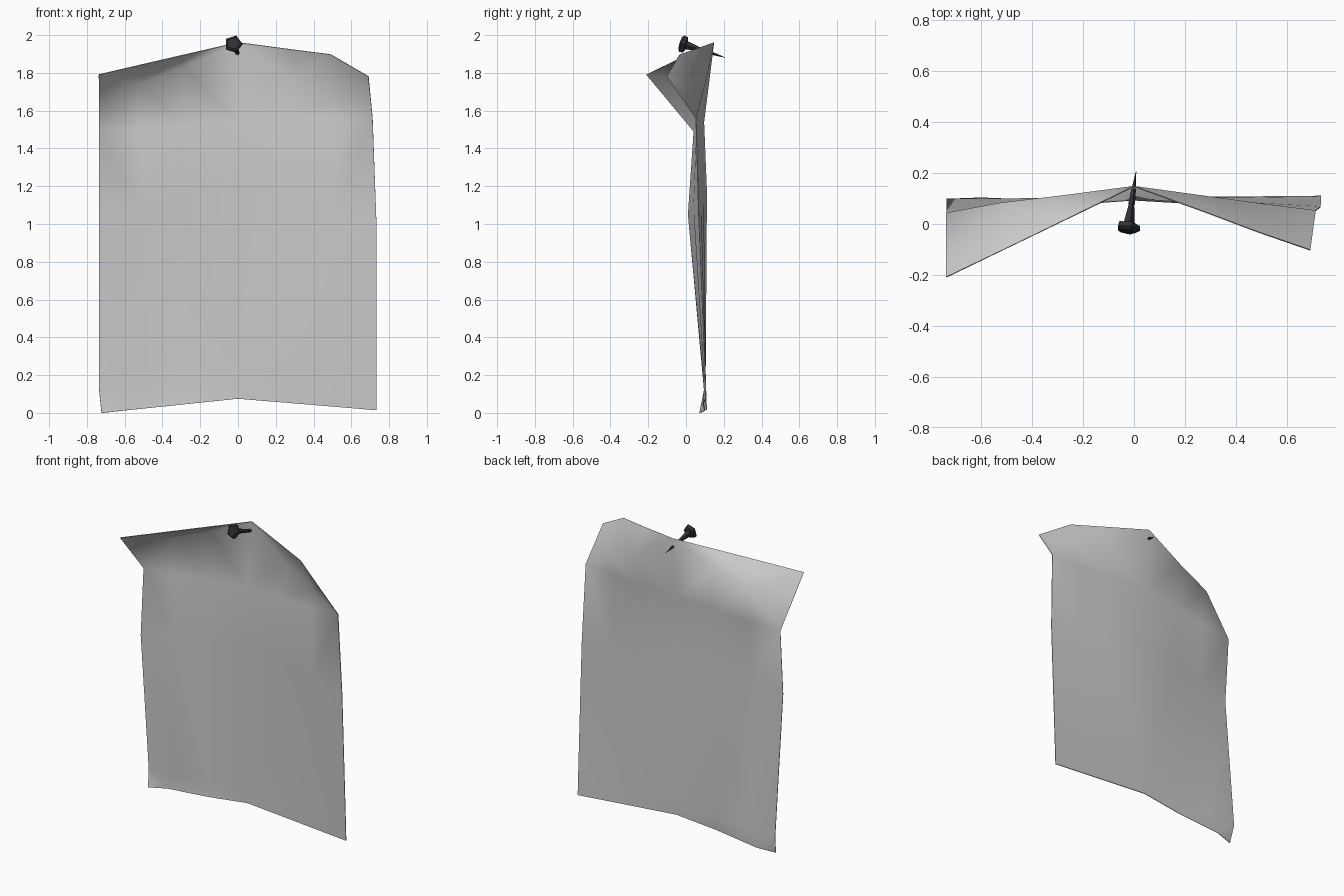
import bpy, bmesh, math
from mathutils import Vector

cube = bpy.data.objects.get("Cube")
if cube:
    bpy.data.objects.remove(cube)


def material(name, colour):
    m = bpy.data.materials.new(name)
    m.use_nodes = True
    m.diffuse_color = colour
    m.node_tree.nodes["Principled BSDF"].inputs["Base Color"].default_value = colour
    return m


def finish(name, bm, mat, angle):
    bmesh.ops.recalc_face_normals(bm, faces=bm.faces)
    mesh = bpy.data.meshes.new(name)
    bm.to_mesh(mesh)
    bm.free()
    mesh.materials.append(mat)
    ob = bpy.data.objects.new(name, mesh)
    bpy.context.collection.objects.link(ob)
    bpy.ops.object.select_all(action='DESELECT')
    ob.select_set(True)
    bpy.context.view_layer.objects.active = ob
    bpy.ops.object.shade_smooth_by_angle(angle=math.radians(angle))
    return ob


def spread(left, middle, right):
    """Seven points running from left through the middle to the right."""
    left, middle, right = Vector(left), Vector(middle), Vector(right)
    steps = (0, .3, .6)
    return ([left.lerp(middle, t) for t in steps] + [middle]
            + [right.lerp(middle, t) for t in reversed(steps)])


# Paper sheet: rows of points from bottom to top
peak = (0, .145, 1.96)
left_crease, right_crease = (-.735, .04, 1.49), (.712, .05, 1.56)

bottom = spread((-.722, .07, 0), (0, .1, .075), (.733, .107, .014))
bottom[1] = Vector((-.6, .1, .013))
low = spread((-.735, .095, .12), (0, .1, .17), (.733, .103, .12))
waist = spread((-.735, .01, 1.05), (0, .107, 1.17), (.732, .065, 1.03))
shoulder = spread(left_crease, (0, .092, 1.54), right_crease)

# The fold line climbs from each crease to the peak; the corners bend forward above it
fold = spread(left_crease, peak, right_crease)
fold[1] = Vector((-.52, .08, 1.74))
fold[2] = Vector((-.29, .107, 1.83))
fold[4] = Vector((.29, .105, 1.77))
fold[5] = Vector((.51, .075, 1.66))
top = spread((-.735, -.21, 1.79), peak, (.69, -.104, 1.78))
top[4] = Vector((.28, .044, 1.924))
top[5] = Vector((.49, -.035, 1.897))

bm = bmesh.new()
found = {}


def vert(p):
    key = tuple(round(c, 4) for c in p)
    if key not in found:
        found[key] = bm.verts.new(p)
    return found[key]


rows = [bottom, low, waist, shoulder, fold, top]
for a, b in zip(rows, rows[1:]):
    for i in range(len(a) - 1):
        corners = list(dict.fromkeys(vert(p) for p in (a[i], a[i + 1], b[i + 1], b[i])))
        if len(corners) > 2:
            bm.faces.new(corners)
bmesh.ops.triangulate(bm, faces=bm.faces)
bmesh.ops.solidify(bm, geom=bm.faces[:], thickness=.004)
finish("paper_sheet", bm, material("paper grey", (.6, .6, .6, 1)), 75)

# Push pin: five-sided turned profile of (distance along axis, radius)
start, tip = Vector((-.026, -.03, 1.957)), Vector((.008, .205, 1.882))
axis = tip - start
turn = axis.to_track_quat('Z', 'Y')
profile = [(0, .034), (.01, .048), (.03, .045), (.036, .023), (.11, .012),
           (.12, .014), (.16, .011), (axis.length, .001)]
SIDES = 5
bm = bmesh.new()
rings = []
for d, r in profile:
    ring = []
    for k in range(SIDES):
        a = math.tau * k / SIDES + .6
        ring.append(bm.verts.new(start + turn @ Vector((r * math.cos(a), r * math.sin(a), d))))
    rings.append(ring)
for a, b in zip(rings, rings[1:]):
    for k in range(SIDES):
        n = (k + 1) % SIDES
        bm.faces.new((a[k], a[n], b[n], b[k]))
bm.faces.new(rings[0])
bm.faces.new(rings[-1])
finish("push_pin", bm, material("pin black", (.03, .03, .03, 1)), 30)
